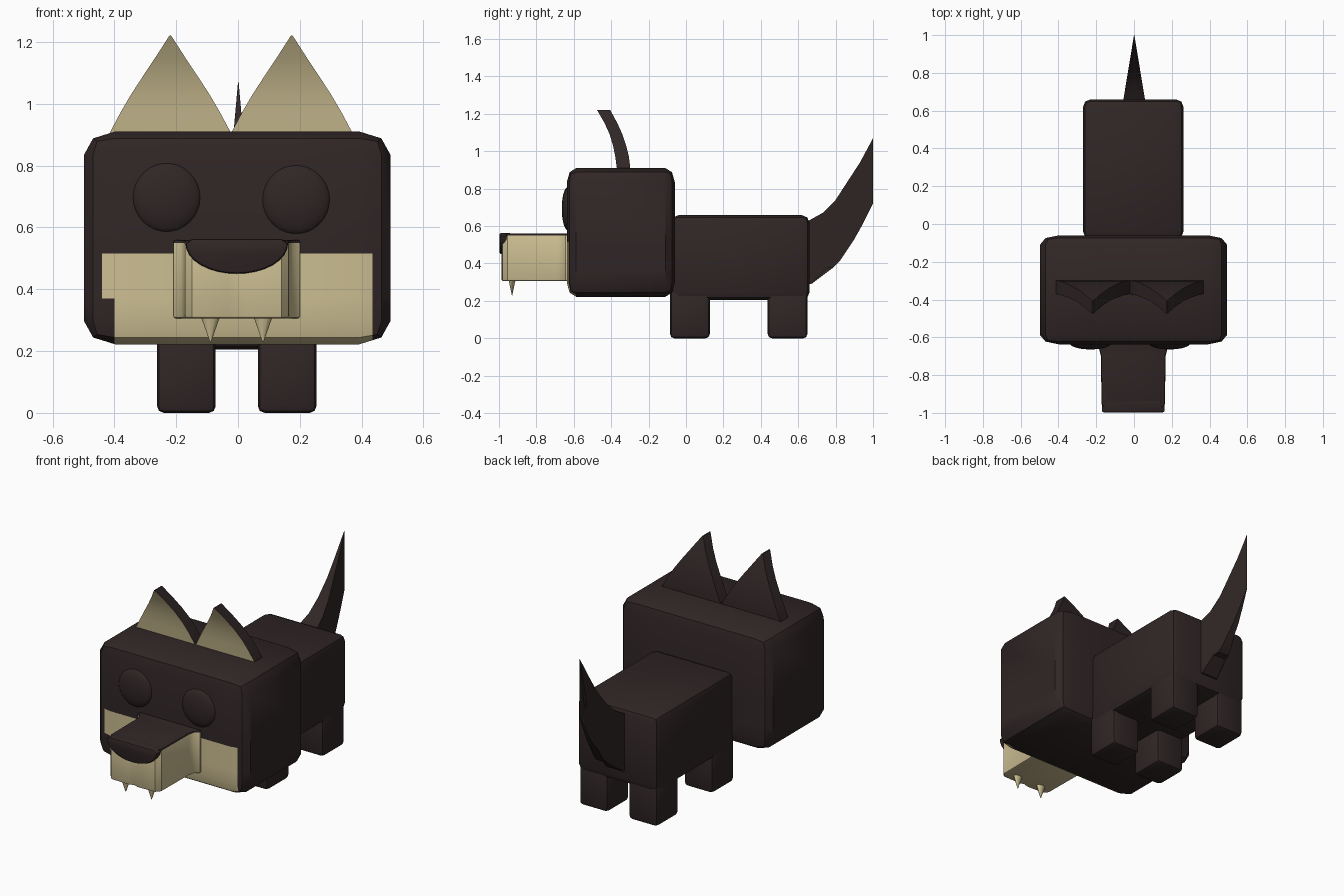
import bpy, bmesh, math
from mathutils import Vector, Matrix

if "Cube" in bpy.data.objects:
    bpy.data.objects.remove(bpy.data.objects["Cube"])


def material(name, rgb):
    m = bpy.data.materials.new(name)
    m.diffuse_color = (*rgb, 1)
    m.use_nodes = True
    m.node_tree.nodes["Principled BSDF"].inputs["Base Color"].default_value = m.diffuse_color
    return m


DARK = material("dark brown", (0.030, 0.019, 0.019))
CREAM = material("cream", (0.61, 0.52, 0.29))
CX = -0.004  # symmetry plane of the animal


def finish(name, bm, mats=(DARK,), angle=35):
    bmesh.ops.recalc_face_normals(bm, faces=bm.faces[:])
    me = bpy.data.meshes.new(name)
    bm.to_mesh(me)
    bm.free()
    for m in mats:
        me.materials.append(m)
    ob = bpy.data.objects.new(name, me)
    bpy.context.collection.objects.link(ob)
    bpy.ops.object.select_all(action='DESELECT')
    bpy.context.view_layer.objects.active = ob
    ob.select_set(True)
    bpy.ops.object.shade_smooth_by_angle(angle=math.radians(angle))
    return ob


def rounded_box(lo, hi, bevel, segments=2):
    """Box between two corners with a different bevel width per axis."""
    lo, hi, b = Vector(lo), Vector(hi), Vector(bevel)
    bm = bmesh.new()
    bmesh.ops.create_cube(bm, size=1)
    size = hi - lo
    bmesh.ops.scale(bm, verts=bm.verts, vec=[s / k for s, k in zip(size, b)])
    bmesh.ops.bevel(bm, geom=bm.edges[:], offset=1, segments=segments,
                    profile=0.5, affect='EDGES')
    bmesh.ops.scale(bm, verts=bm.verts, vec=b)
    bmesh.ops.translate(bm, verts=bm.verts, vec=(lo + hi) / 2)
    return bm


def prism(points, depth):
    """Closed outline of 3D points extruded along a vector."""
    bm = bmesh.new()
    f = bm.faces.new([bm.verts.new(p) for p in points])
    r = bmesh.ops.extrude_face_region(bm, geom=[f])
    vs = [v for v in r['geom'] if isinstance(v, bmesh.types.BMVert)]
    bmesh.ops.translate(bm, verts=vs, vec=depth)
    if f.is_valid is False or len(bm.faces) == len(points) + 1:
        bm.faces.new([v for v in bm.verts if v not in vs])
    return bm


# head, cut along the border of the cream cheek patch
bm = rounded_box((-0.498, -0.637, 0.222), (0.493, -0.06, 0.91), (0.10, 0.05, 0.075))
for co, no in (((-0.44, 0, 0), (1, 0, 0)), ((-0.40, 0, 0), (1, 0, 0)),
               ((0.435, 0, 0), (1, 0, 0)), ((0, 0, 0.37), (0, 0, 1)),
               ((0, 0, 0.515), (0, 0, 1)), ((-0.2, 0, 0), (1, 0, 0)),
               ((0.2, 0, 0), (1, 0, 0))):
    bmesh.ops.bisect_plane(bm, geom=bm.verts[:] + bm.edges[:] + bm.faces[:],
                           plane_co=co, plane_no=no)
bm.normal_update()
for f in bm.faces:
    c = f.calc_center_median()
    left = -0.44 if c.z > 0.37 else -0.40
    if c.y < -0.6 and f.normal.y < -0.25 and left < c.x < 0.435 and c.z < 0.515:
        f.material_index = 1
finish("head", bm, (DARK, CREAM))

# body and legs
finish("body", rounded_box((-0.27, -0.08, 0.205), (0.262, 0.66, 0.658), (0.04, 0.04, 0.04)))
for y0, label in ((-0.085, "front"), (0.437, "back")):
    for s, side in ((-1, "left"), (1, "right")):
        xs = sorted((CX + s * 0.068, CX + s * 0.258))
        finish(f"{label}_leg_{side}",
               rounded_box((xs[0], y0, 0), (xs[1], y0 + 0.212, 0.26), (0.022,) * 3))

# snout: plan outline with a flared base and a shallow centre cleft
half = [(0.207, -0.60), (0.205, -0.645), (0.180, -0.665), (0.171, -0.70),
        (0.168, -0.955), (0.145, -0.982), (0.03, -0.986)]
plan = [(x, y) for x, y in half] + [(0, -0.976)] + [(-x, y) for x, y in reversed(half)]
bm = prism([(CX + x, y, 0.305) for x, y in plan], (0, 0, 0.255))
edges = [e for e in bm.edges if abs(e.verts[0].co.z - e.verts[1].co.z) < 0.01]
bmesh.ops.bevel(bm, geom=edges, offset=0.01, segments=2, profile=0.5, affect='EDGES')
bmesh.ops.recalc_face_normals(bm, faces=bm.faces[:])
for f in bm.faces:
    f.material_index = 0 if f.normal.z > 0.3 else 1
finish("snout", bm, (DARK, CREAM))

# nose: half-ellipse pad wrapped over the snout tip
pts = [(CX + 0.166 * math.cos(a), -0.94, 0.548 - 0.098 * math.sin(a))
       for a in [math.pi * i / 16 for i in range(17)]]
pts += [(CX - 0.145, -0.94, 0.563), (CX + 0.145, -0.94, 0.563)]
bm = prism(pts, (0, -0.058, 0))
front = [e for e in bm.edges if all(v.co.y < -0.99 for v in e.verts)]
bmesh.ops.bevel(bm, geom=front, offset=0.01, segments=2, profile=0.5, affect='EDGES')
finish("nose", bm)

# fangs
for s, side in ((-1, "left"), (1, "right")):
    bm = bmesh.new()
    bmesh.ops.create_cone(bm, cap_ends=True, segments=12, radius1=0.002, radius2=0.034,
                          depth=0.09,
                          matrix=Matrix.Translation((CX + s * 0.085, -0.93, 0.275))
                          @ Matrix.Diagonal((1, 0.6, 1, 1)))
    finish("fang_" + side, bm, (CREAM,))

# eyes: shallow domes
for x, z, side in ((-0.231, 0.697, "left"), (0.188, 0.690, "right")):
    bm = bmesh.new()
    bmesh.ops.create_uvsphere(bm, u_segments=32, v_segments=16, radius=1,
                              matrix=Matrix.Translation((x, -0.63, z))
                              @ Matrix.Diagonal((0.111, 0.034, 0.113, 1)))
    finish("eye_" + side, bm)

# ears: forward-curving tapered plates; rows are (z, half width, front y, back y)
rows = [(0.88, 0.20, -0.365, -0.298), (0.91, 0.194, -0.37, -0.298),
        (0.97, 0.162, -0.378, -0.305), (1.03, 0.127, -0.390, -0.32),
        (1.09, 0.088, -0.408, -0.34), (1.15, 0.048, -0.435, -0.367),
        (1.22, 0.003, -0.475, -0.405)]
for cx, side in ((-0.219, "left"), (0.174, "right")):
    bm = bmesh.new()
    rings = [[bm.verts.new(p) for p in ((cx - w, f, z), (cx + w, f, z),
                                        (cx + w, b, z), (cx - w, b, z))]
             for z, w, f, b in rows]
    for r0, r1 in zip(rings, rings[1:]):
        for i in range(4):
            j = (i + 1) % 4
            face = bm.faces.new((r0[i], r0[j], r1[j], r1[i]))
            face.material_index = 1 if i == 0 else 0
    bm.faces.new(rings[0])
    bm.faces.new(rings[-1])
    finish("ear_" + side, bm, (DARK, CREAM))

# tail: two-pronged side outline, thinning to nothing at the tips
outline = [(0.64, 0.62), (0.73, 0.67), (0.80, 0.74), (0.87, 0.835), (0.93, 0.94),
           (1.0, 1.07), (0.945, 0.78), (0.865, 0.63), (1.0, 0.72), (0.945, 0.61),
           (0.90, 0.53), (0.865, 0.49), (0.82, 0.41), (0.79, 0.38), (0.755, 0.375),
           (0.67, 0.29), (0.64, 0.29)]
bm = bmesh.new()
sides = [[bm.verts.new((0.001 + s * (0.001 + 0.056 * (1 - y) / 0.34), y, z))
          for y, z in outline] for s in (-1, 1)]
for i in range(len(outline)):
    j = (i + 1) % len(outline)
    bm.faces.new((sides[0][i], sides[0][j], sides[1][j], sides[1][i]))
caps = [bm.faces.new(s) for s in sides]
bmesh.ops.triangulate(bm, faces=caps)
finish("tail", bm)
